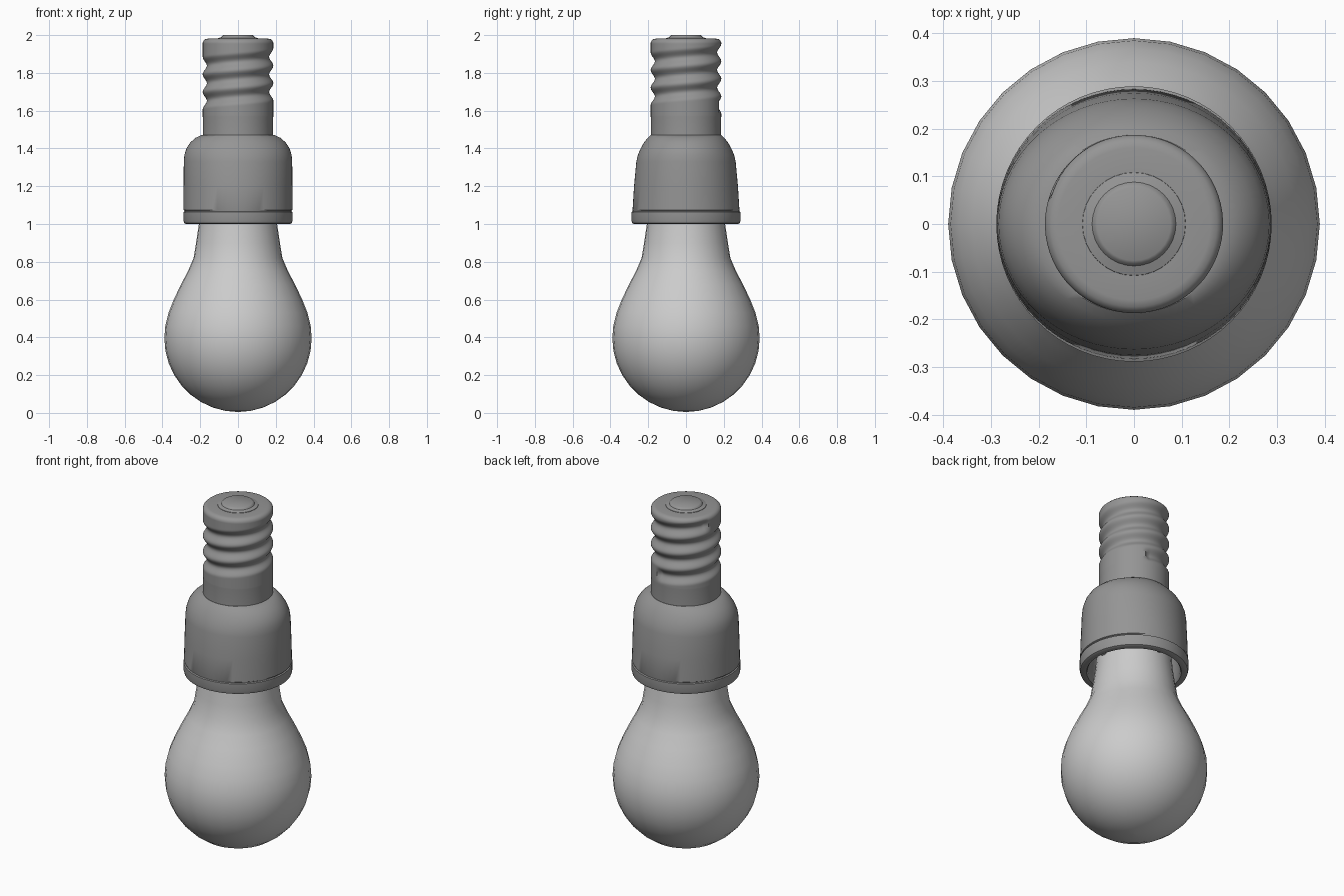
import bpy, bmesh, math

if "Cube" in bpy.data.objects:
    bpy.data.objects.remove(bpy.data.objects["Cube"])

TAU = 2 * math.pi


def material(name, v):
    m = bpy.data.materials.new(name)
    m.diffuse_color = (v, v, v, 1)
    m.use_nodes = True
    m.node_tree.nodes["Principled BSDF"].inputs["Base Color"].default_value = m.diffuse_color
    return m


light, dark = material("light_grey", 0.75), material("dark_grey", 0.3)


def finish(name, bm, mat, angle):
    bmesh.ops.remove_doubles(bm, verts=bm.verts, dist=1e-5)
    bmesh.ops.recalc_face_normals(bm, faces=bm.faces)
    me = bpy.data.meshes.new(name)
    bm.to_mesh(me)
    bm.free()
    ob = bpy.data.objects.new(name, me)
    bpy.context.collection.objects.link(ob)
    me.materials.append(mat)
    bpy.ops.object.select_all(action='DESELECT')
    ob.select_set(True)
    bpy.context.view_layer.objects.active = ob
    bpy.ops.object.shade_smooth_by_angle(angle=math.radians(angle))
    return ob


def lathe(name, profile, mat, sides=48, angle=35, shape=None, start=0.0):
    """Revolve (rx, z[, ry]) points; shape(r, z, turn) may alter the radius."""
    bm = bmesh.new()
    rings = []
    for p in profile:
        rx, z, ry = p[0], p[1], p[-1] if len(p) == 3 else p[0]
        ring = []
        for i in range(sides):
            a = start + TAU * i / sides
            k = shape(z, i / sides) if shape else 0
            ring.append(bm.verts.new(((rx - k) * math.cos(a), (ry - k) * math.sin(a), z)))
        rings.append(ring)
    for lo, hi in zip(rings, rings[1:]):
        for i in range(sides):
            j = (i + 1) % sides
            bm.faces.new((lo[i], lo[j], hi[j], hi[i]))
    for ring in (rings[0], rings[-1]):
        bm.faces.new(ring)
    return finish(name, bm, mat, angle)


# glass bulb: round bottom, then pear-shaped neck that runs into the socket
R, Z = 0.39, 0.395
bulb = [(R * math.sin(a), Z - R * math.cos(a))
        for a in [math.radians(d) for d in (1, 10, 20, 30, 40, 50, 60, 70, 80, 90)]]
bulb += [(0.385, 0.46), (0.368, 0.53), (0.34, 0.6), (0.302, 0.68), (0.265, 0.75),
         (0.235, 0.82), (0.222, 0.9), (0.207, 1.0), (0.2, 1.08), (0.18, 1.15)]
lathe("bulb_glass", bulb, light, sides=32, angle=60)

# four small holding lugs around the neck, inside the socket mouth
for i in range(4):
    bm = bmesh.new()
    bmesh.ops.create_uvsphere(bm, u_segments=12, v_segments=8, radius=0.03)
    ob = finish(f"neck_lug_{i + 1}", bm, light, 60)
    a = TAU * i / 4
    ob.location = (0.22 * math.cos(a), 0.22 * math.sin(a), 1.055)

# socket housing: hollow mouth, thin groove, and flatter taper front to back
housing = [(0.235, 1.32, 0.22), (0.243, 1.05), (0.245, 1.01), (0.252, 1.0), (0.275, 1.0),
           (0.285, 1.005), (0.289, 1.02), (0.289, 1.064), (0.282, 1.067),
           (0.282, 1.071), (0.289, 1.074, 0.283), (0.288, 1.2, 0.275),
           (0.287, 1.33, 0.263), (0.284, 1.365, 0.255), (0.273, 1.4, 0.24),
           (0.252, 1.432, 0.222), (0.225, 1.456, 0.203), (0.192, 1.472, 0.187),
           (0.17, 1.472)]
lathe("socket_housing", housing, dark, sides=64)

# screw base with a helical groove that starts bluntly near the back
PITCH, Z0 = 0.093, 1.625


def groove(z, turn):
    t = (z - Z0) / PITCH - turn
    k = min(max(round(t), 0), 3 if turn < 0.25 else 2)
    d = abs(t - k)
    return 0.022 * (0.5 + 0.5 * math.cos(TAU * d)) if d < 0.5 else 0


screw = [(0.186, 1.465), (0.186, 1.56)]
screw += [(0.187, 1.57 + 0.39 * i / 64) for i in range(65)]
screw += [(0.183, 1.97), (0.174, 1.978), (0.16, 1.981), (0.1, 1.981)]
lathe("screw_base", screw, dark, sides=64, angle=50, shape=groove,
      start=math.radians(75))

# contact button on the end
lathe("contact_button", [(0.11, 1.975), (0.108, 1.983), (0.088, 1.989),
                         (0.083, 1.996), (0.077, 2.0)], dark, sides=32)
